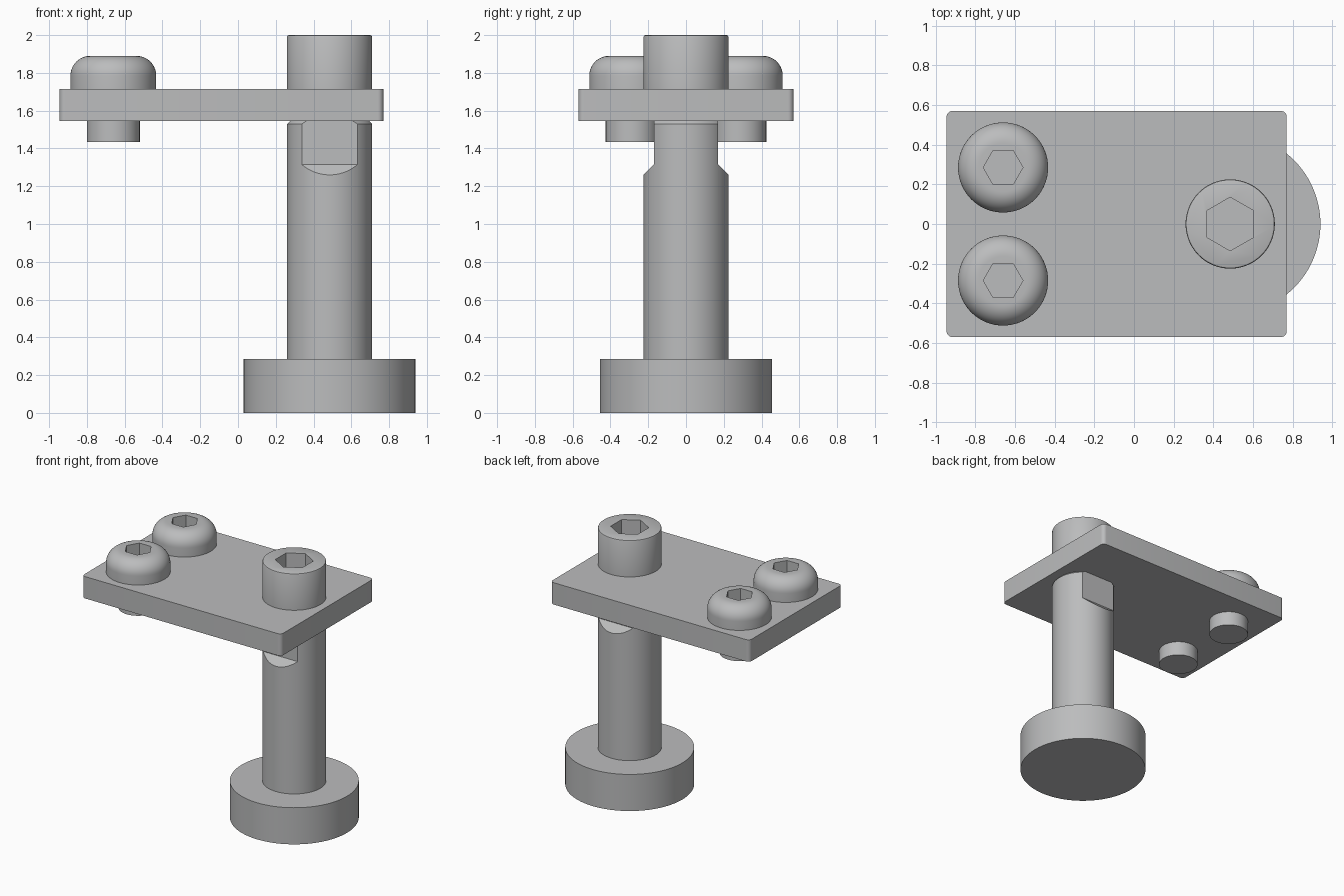
import bpy, bmesh, math
from mathutils import Matrix

if "Cube" in bpy.data.objects:
    bpy.data.objects.remove(bpy.data.objects["Cube"], do_unlink=True)

GREY = (0.5, 0.505, 0.51, 1)
steel = bpy.data.materials.new("steel grey")
steel.use_nodes = True
steel.diffuse_color = GREY
steel.node_tree.nodes["Principled BSDF"].inputs["Base Color"].default_value = GREY

POST_X = 0.485
PLATE_LOW, PLATE_TOP = 1.545, 1.715


def finish(name, bm):
    bmesh.ops.recalc_face_normals(bm, faces=bm.faces)
    mesh = bpy.data.meshes.new(name)
    bm.to_mesh(mesh)
    bm.free()
    mesh.materials.append(steel)
    ob = bpy.data.objects.new(name, mesh)
    bpy.context.collection.objects.link(ob)
    return ob


def select(ob):
    bpy.ops.object.select_all(action='DESELECT')
    ob.select_set(True)
    bpy.context.view_layer.objects.active = ob


def smooth(ob):
    select(ob)
    bpy.ops.object.shade_smooth_by_angle(angle=math.radians(30))


def lathe(name, profile, x, y, sides=96):
    """Turn (radius, height) points about a vertical axis, with flat caps."""
    bm = bmesh.new()
    rings = []
    for r, z in profile:
        angles = [math.tau * i / sides for i in range(sides)]
        rings.append([bm.verts.new((x + r * math.cos(a), y + r * math.sin(a), z)) for a in angles])
    for low, high in zip(rings, rings[1:]):
        for i in range(sides):
            j = (i + 1) % sides
            bm.faces.new((low[i], low[j], high[j], high[i]))
    bm.faces.new(rings[0])
    bm.faces.new(rings[-1])
    return finish(name, bm)


def cut(ob, cutter):
    mod = ob.modifiers.new("cut", 'BOOLEAN')
    mod.operation = 'DIFFERENCE'
    mod.solver = 'EXACT'
    mod.object = cutter
    select(ob)
    bpy.ops.object.modifier_apply(modifier=mod.name)
    bpy.data.objects.remove(cutter, do_unlink=True)


def hex_socket(ob, x, y, top, radius, depth, turn):
    bm = bmesh.new()
    place = Matrix.Translation((x, y, top)) @ Matrix.Rotation(turn, 4, 'Z')
    bmesh.ops.create_cone(bm, cap_ends=True, segments=6, radius1=radius, radius2=radius,
                          depth=2 * depth, matrix=place)
    # Put a corner on the turn direction whatever the primitive's start angle
    v = bm.verts[:][0].co
    off = math.atan2(v.y - y, v.x - x) - turn
    bmesh.ops.rotate(bm, verts=bm.verts, cent=(x, y, top), matrix=Matrix.Rotation(-off, 3, 'Z'))
    cut(ob, finish("socket_cutter", bm))


# Mounting plate with rounded corners
bm = bmesh.new()
bmesh.ops.create_cube(bm, size=1)
bmesh.ops.scale(bm, vec=(1.715, 1.14, PLATE_TOP - PLATE_LOW), verts=bm.verts)
bmesh.ops.translate(bm, vec=(-0.0875, 0, (PLATE_TOP + PLATE_LOW) / 2), verts=bm.verts)
upright = [e for e in bm.edges if abs(e.verts[0].co.z - e.verts[1].co.z) > 0.1]
bmesh.ops.bevel(bm, geom=upright, offset=0.03, segments=6, profile=0.5, affect='EDGES')
smooth(finish("mounting_plate", bm))

# Foot disc and post
smooth(lathe("foot", [(0.455, 0), (0.455, 0.285)], POST_X, 0))
post = lathe("post", [(0.225, 0.285), (0.225, 1.53), (0.21, PLATE_LOW)], POST_X, 0)

# Wrench flats with sloping lower ends, front and back
for side in (-1, 1):
    bm = bmesh.new()
    outline = [(0.17, 1.315), (0.27, 1.215), (0.27, 1.6), (0.17, 1.6)]
    face = bm.faces.new([bm.verts.new((POST_X - 0.3, side * y, z)) for y, z in outline])
    made = bmesh.ops.extrude_face_region(bm, geom=[face])["geom"]
    moved = [g for g in made if isinstance(g, bmesh.types.BMVert)]
    bmesh.ops.translate(bm, vec=(0.6, 0, 0), verts=moved)
    cut(post, finish("flat_cutter", bm))
smooth(post)

# Cap screw above the post
cap = lathe("cap_screw", [(0.225, PLATE_TOP), (0.225, 1.99), (0.222, 1.997), (0.215, 2.0)], POST_X, 0)
hex_socket(cap, POST_X, 0, 2.0, 0.135, 0.14, math.pi / 2)
smooth(cap)

# Pair of button screws passing through the plate
for name, y in (("front_button_screw", -0.285), ("back_button_screw", 0.285)):
    profile = [(0.14, 1.435), (0.14, PLATE_TOP), (0.227, PLATE_TOP)]
    for i in range(13):
        a = math.pi / 2 * i / 12
        profile.append((0.122 + 0.105 * math.cos(a), 1.785 + 0.105 * math.sin(a)))
    screw = lathe(name, profile, -0.66, y)
    hex_socket(screw, -0.66, y, 1.89, 0.1, 0.1, 0)
    smooth(screw)
